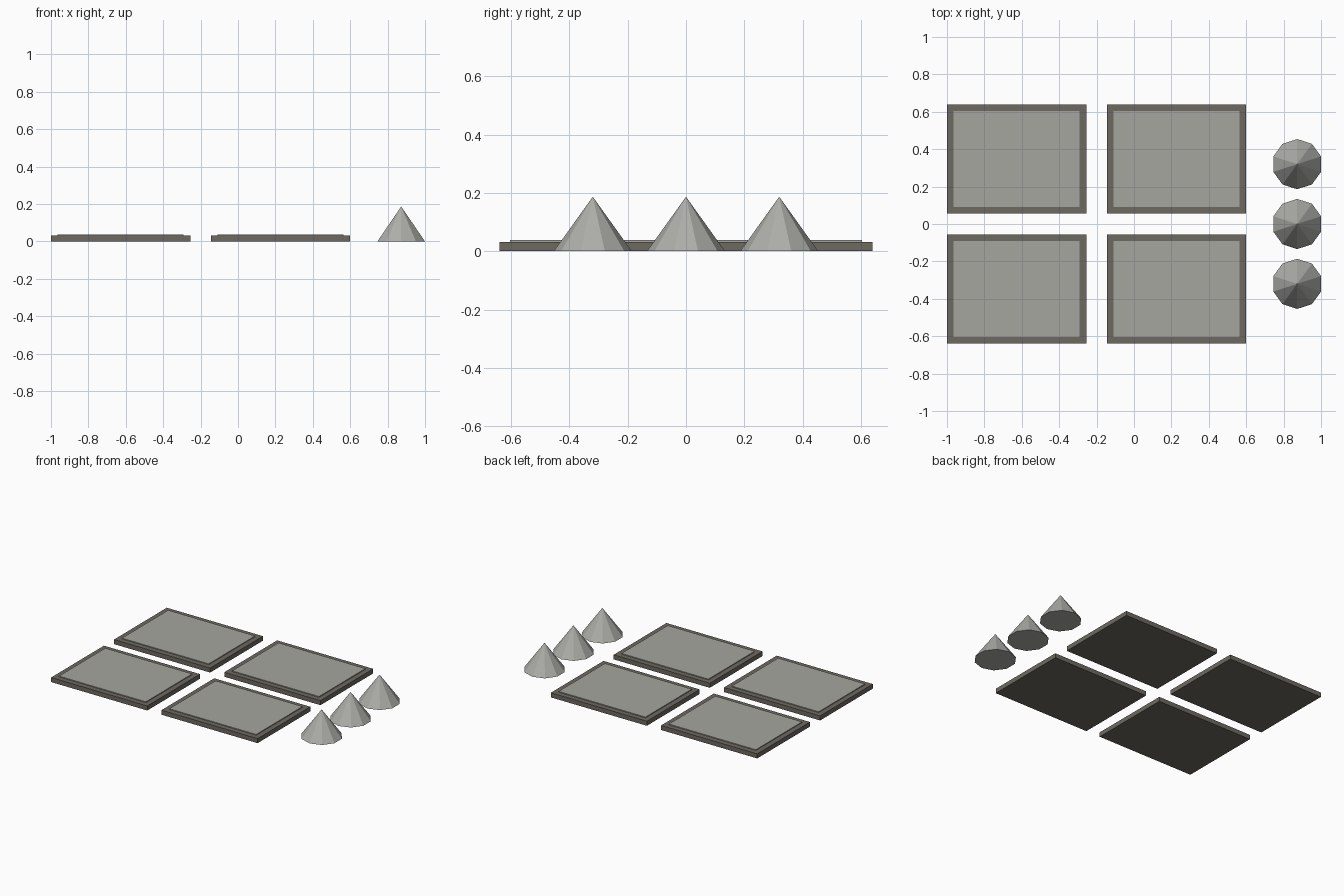
import bpy
from math import radians

if "Cube" in bpy.data.objects:
    bpy.data.objects.remove(bpy.data.objects["Cube"])


def make_material(name, color):
    mat = bpy.data.materials.new(name)
    mat.use_nodes = True
    mat.diffuse_color = color
    bsdf = next(n for n in mat.node_tree.nodes if n.type == 'BSDF_PRINCIPLED')
    bsdf.inputs["Base Color"].default_value = color
    return mat


def add_box(name, x, y, bottom, top, width, depth, mat):
    bpy.ops.mesh.primitive_cube_add(size=1, location=(x, y, (bottom + top) / 2))
    box = bpy.context.object
    box.name = name
    box.scale = (width, depth, top - bottom)
    bpy.ops.object.transform_apply(location=False, rotation=False, scale=True)
    box.data.materials.append(mat)


dark_stone = make_material("dark stone", (0.155, 0.14, 0.12, 1))
pale_stone = make_material("pale stone", (0.38, 0.38, 0.35, 1))
cone_stone = make_material("cone stone", (0.42, 0.42, 0.40, 1))

# Four slabs, each with a raised inlay
WIDTH, DEPTH, RIM, SLAB_TOP, INLAY_TOP = 0.745, 0.584, 0.036, 0.032, 0.038
for side, x in (("right", -0.6275), ("left", 0.2275)):
    for end, y in (("front", -0.348), ("back", 0.348)):
        add_box(f"{end}_{side}_slab", x, y, 0, SLAB_TOP, WIDTH, DEPTH, dark_stone)
        add_box(f"{end}_{side}_inlay", x, y, SLAB_TOP - 0.01, INLAY_TOP,
                WIDTH - 2 * RIM, DEPTH - 2 * RIM, pale_stone)

# Row of ten-sided cones
RADIUS, HEIGHT = 0.134, 0.187
for place, y in (("front", -0.32), ("middle", 0), ("back", 0.32)):
    bpy.ops.mesh.primitive_cone_add(vertices=10, radius1=RADIUS, radius2=0, depth=HEIGHT,
                                    location=(0.8725, y, HEIGHT / 2))
    cone = bpy.context.object
    cone.name = f"{place}_cone"
    cone.data.materials.append(cone_stone)
